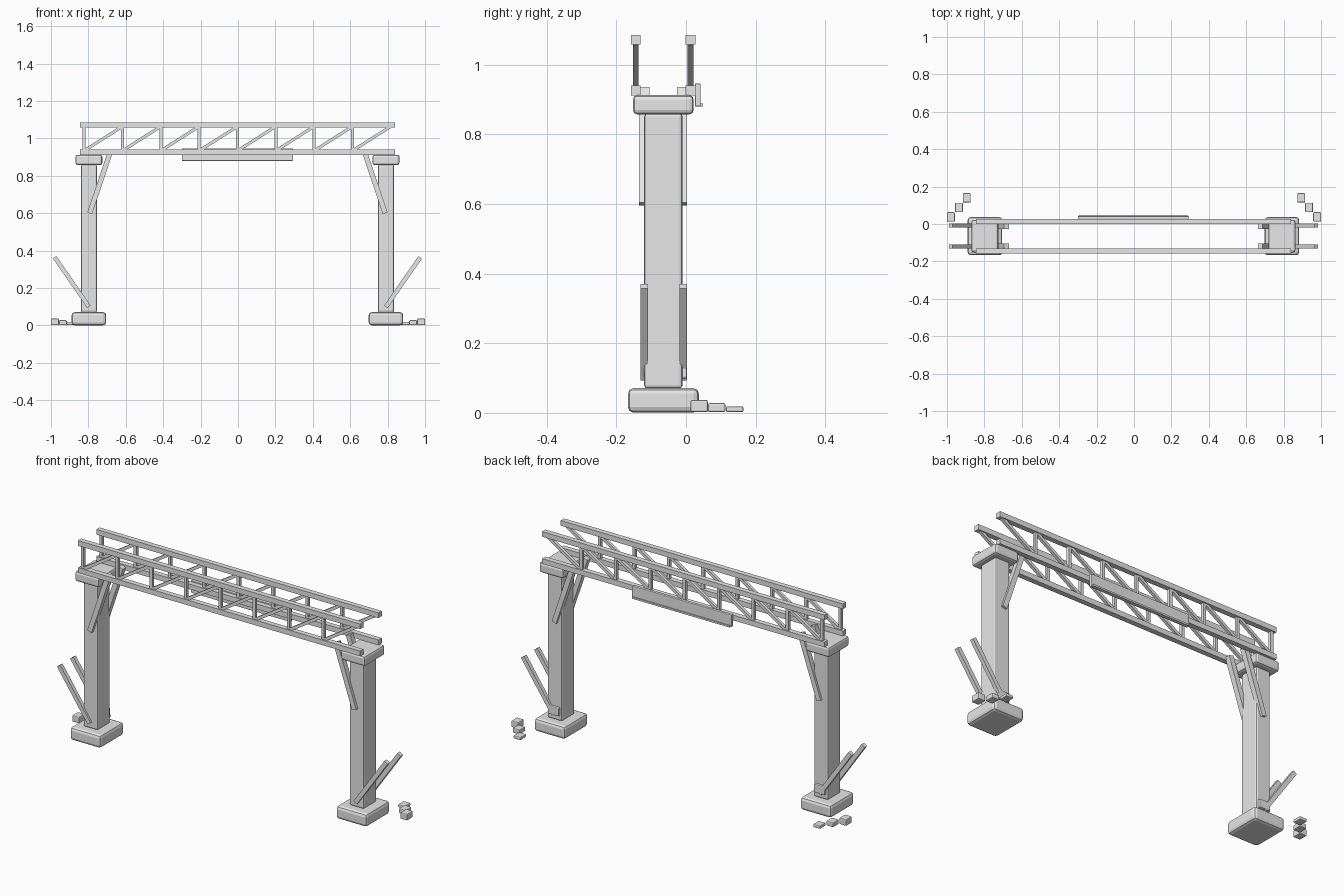
import bpy
from mathutils import Vector

cube = bpy.data.objects.get("Cube")
if cube:
    bpy.data.objects.remove(cube)

grey = bpy.data.materials.new("weathered_grey")
grey.use_nodes = True
grey.diffuse_color = (0.8, 0.8, 0.8, 1)
grey.node_tree.nodes["Principled BSDF"].inputs["Base Color"].default_value = (0.8, 0.8, 0.8, 1)

MID_X = -0.003           # symmetry plane of the gantry
POST_X, POST_Y = 0.794, -0.065
TRUSS_Y = {"front": -0.144, "back": 0.013}


def box(name, centre, size, bevel=0):
    bpy.ops.mesh.primitive_cube_add(size=1, location=centre)
    ob = bpy.context.object
    ob.name = name
    ob.scale = size
    bpy.ops.object.transform_apply(location=False, rotation=False, scale=True)
    ob.data.materials.append(grey)
    if bevel:
        mod = ob.modifiers.new("Bevel", "BEVEL")
        mod.width = bevel
        mod.segments = 2
    return ob


def beam(name, start, end, width, depth):
    """Square-ended bar between two points, depth measured along y."""
    a, b = Vector(start), Vector(end)
    ob = box(name, (a + b) / 2, (width, depth, (b - a).length))
    d = b - a
    ob.rotation_euler = Vector((0, 0, 1)).rotation_difference(d).to_euler()
    return ob


# Posts with footings, caps, braces and loose stones
for side, s in (("left", 1), ("right", -1)):
    def px(x):
        return MID_X + s * x

    x = px(POST_X)
    box(f"{side}_footing", (x, POST_Y, 0.036), (0.184, 0.204, 0.07), 0.016)
    box(f"{side}_post", (x, POST_Y, 0.465), (0.086, 0.11, 0.79), 0.009)
    box(f"{side}_cap", (x, POST_Y, 0.885), (0.144, 0.174, 0.055), 0.012)
    box(f"{side}_post_box", (x, -0.007, 0.122), (0.066, 0.02, 0.046), 0.005)
    for place, ky, ly in (("front", -0.12, -0.12), ("back", -0.012, -0.008)):
        beam(f"{side}_{place}_knee_brace", (px(0.79), ky, 0.6), (px(0.678), ky, 0.932), 0.027, 0.029)
        beam(f"{side}_{place}_leaning_plank", (px(0.794), ly, 0.1), (px(0.977), ly, 0.364), 0.023, 0.021)
    for i, (sx, sy, top) in enumerate(((0.979, 0.038, 0.037), (0.936, 0.088, 0.028), (0.894, 0.14, 0.019))):
        box(f"{side}_stone_{i + 1}", (s * sx, sy, top / 2 + 0.001), (0.042, 0.05, top - 0.002), 0.005)

# Two lattice trusses
PANEL = 0.205
for place, y in TRUSS_Y.items():
    for level, z in (("lower", 0.926), ("upper", 1.072)):
        box(f"{place}_{level}_chord", (MID_X, y, z), (1.684, 0.028, 0.028))
    for i in range(8):
        x = -0.823 + i * PANEL
        box(f"{place}_upright_{i + 1}", (x, y, 0.999), (0.016, 0.016, 0.13))
        beam(f"{place}_diagonal_{i + 1}", (x, y, 0.934), (x + PANEL, y, 1.064), 0.016, 0.016)

# Sign board on the back, with a thin sill
box("sign_board", (MID_X, 0.034, 0.913), (0.594, 0.016, 0.066), 0.003)
box("sign_sill", (MID_X, 0.044, 0.884), (0.58, 0.009, 0.009))
